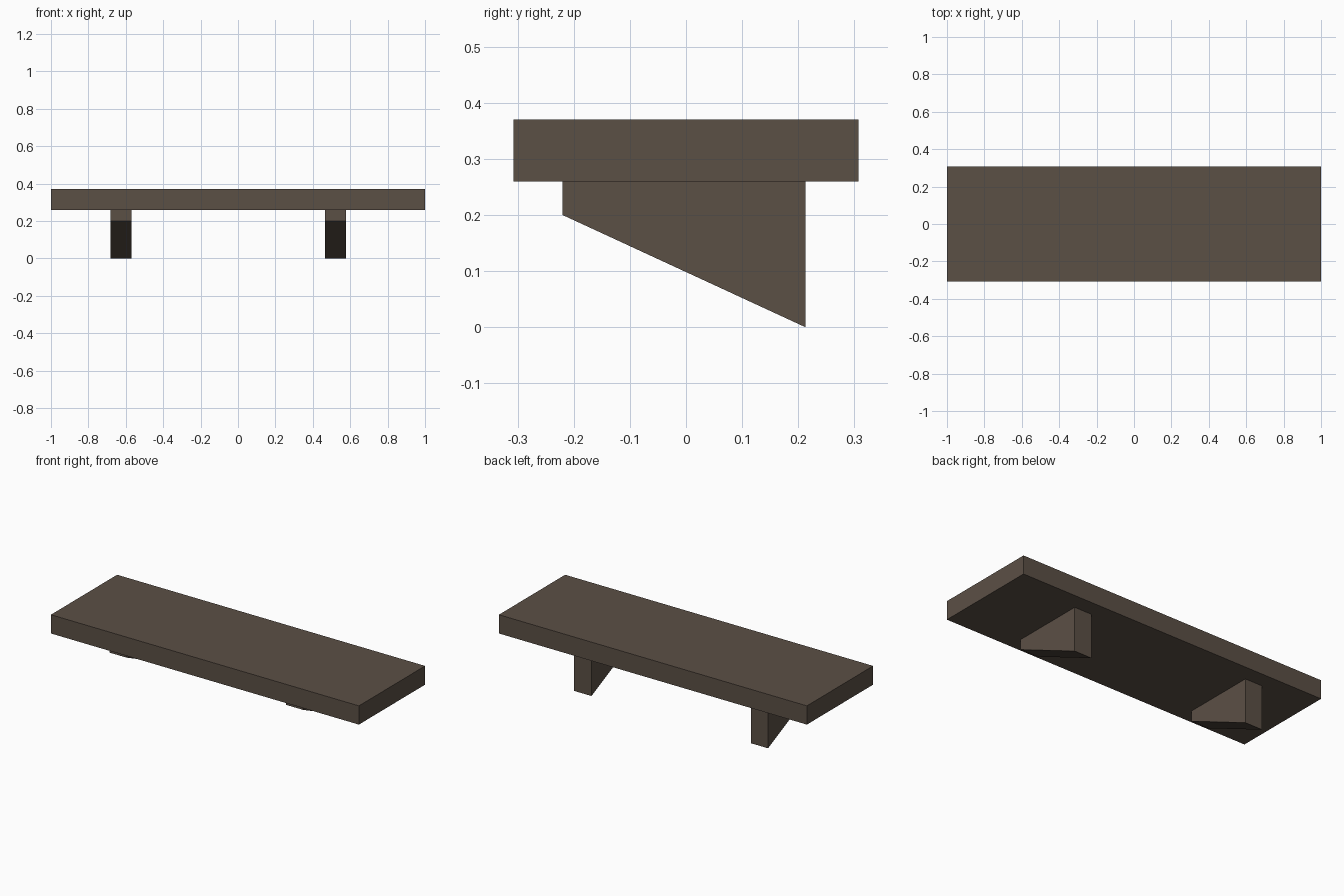
import bpy

if "Cube" in bpy.data.objects:
    bpy.data.objects.remove(bpy.data.objects["Cube"])

# Single dark wood colour
wood = bpy.data.materials.new("dark_wood")
wood.diffuse_color = (0.105, 0.079, 0.060, 1)
wood.use_nodes = True
wood.node_tree.nodes["Principled BSDF"].inputs["Base Color"].default_value = wood.diffuse_color


def extrude_x(name, profile, x0, x1):
    """Prism from a (y, z) profile, counter-clockwise seen from +x."""
    n = len(profile)
    verts = [(x, y, z) for x in (x0, x1) for y, z in profile]
    faces = [tuple(reversed(range(n))), tuple(range(n, 2 * n))]
    faces += [(i, (i + 1) % n, n + (i + 1) % n, n + i) for i in range(n)]
    mesh = bpy.data.meshes.new(name)
    mesh.from_pydata(verts, [], faces)
    mesh.materials.append(wood)
    obj = bpy.data.objects.new(name, mesh)
    bpy.context.collection.objects.link(obj)
    return obj


# Shelf board
extrude_x("shelf_board",
          [(-0.307, 0.26), (0.307, 0.26), (0.307, 0.37), (-0.307, 0.37)], -1, 1)

# Tapered wall brackets under the board
bracket = [(-0.22, 0.2), (0.213, 0.0), (0.213, 0.26), (-0.22, 0.26)]
for side, x in (("left", -0.626), ("right", 0.521)):
    extrude_x(side + "_bracket", bracket, x - 0.056, x + 0.056)
